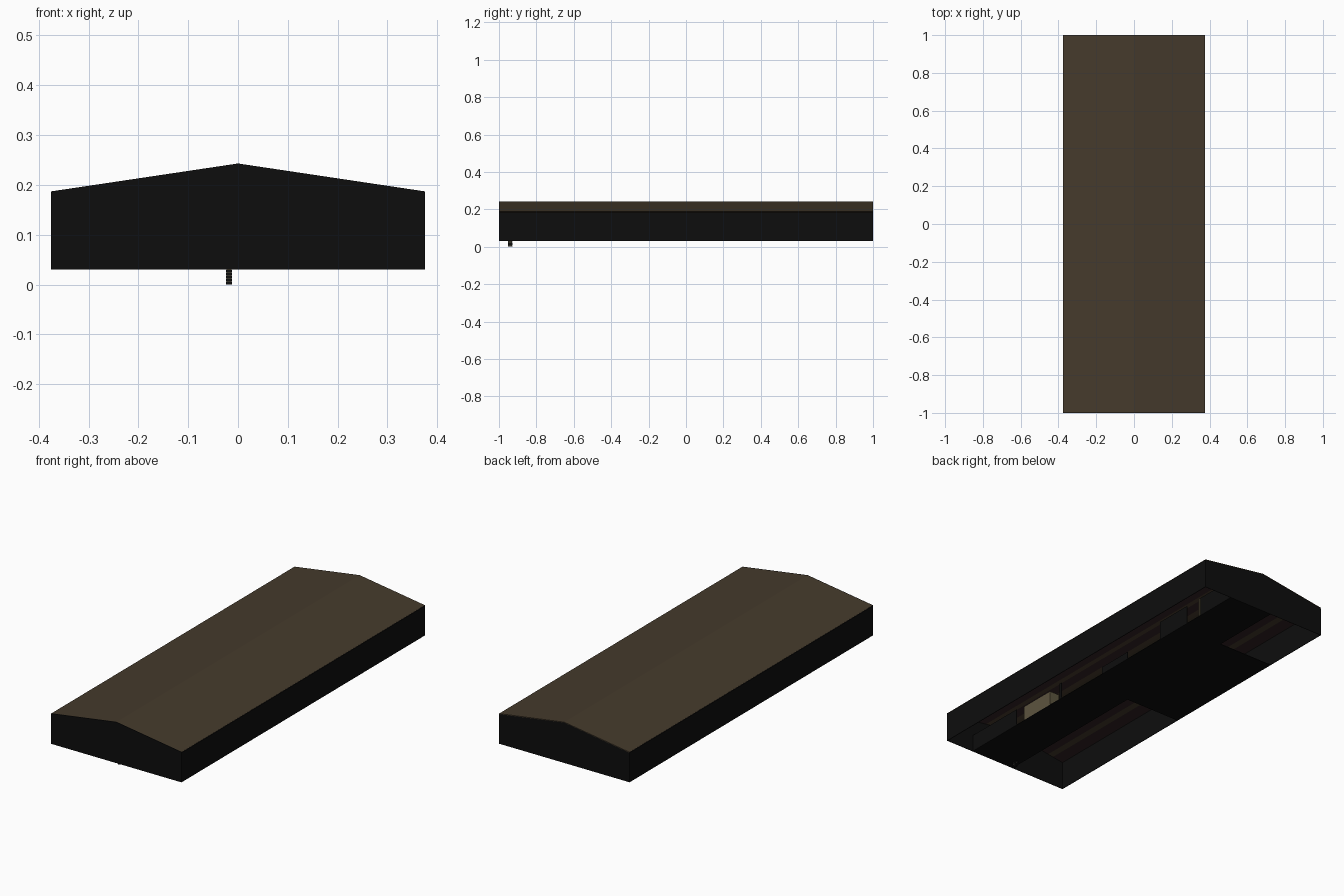
import bpy

cube = bpy.data.objects.get("Cube")
if cube:
    bpy.data.objects.remove(cube, do_unlink=True)


def material(name, colour):
    m = bpy.data.materials.new(name)
    m.use_nodes = True
    m.diffuse_color = (*colour, 1)
    bsdf = next(n for n in m.node_tree.nodes if n.type == 'BSDF_PRINCIPLED')
    bsdf.inputs["Base Color"].default_value = (*colour, 1)
    return m


brown = material("roof brown", (0.06, 0.043, 0.025))
black = material("wall black", (0.004, 0.004, 0.004))
maroon = material("ceiling maroon", (0.03, 0.016, 0.017))
tan = material("furniture tan", (0.11, 0.09, 0.05))


def prism(name, profile, y0, y1, mats):
    """Extrude an x-z profile from y0 to y1."""
    n = len(profile)
    verts = [(x, y, z) for y in (y0, y1) for x, z in profile]
    faces = [tuple(range(n)), tuple(range(2 * n - 1, n - 1, -1))]
    faces += [(i, i + n, (i + 1) % n + n, (i + 1) % n) for i in range(n)]
    mesh = bpy.data.meshes.new(name)
    mesh.from_pydata(verts, [], faces)
    for m in mats:
        mesh.materials.append(m)
    mesh.update()
    obj = bpy.data.objects.new(name, mesh)
    bpy.context.collection.objects.link(obj)
    return obj


def box(name, x, y, z, mat):
    return prism(name, [(x[0], z[0]), (x[1], z[0]), (x[1], z[1]), (x[0], z[1])],
                 y[0], y[1], [mat])


W, BASE, EAVE, RIDGE, T = 0.375, 0.03, 0.187, 0.243, 0.003

# Pitched roof shell
prism("roof", [(-W, EAVE), (0, RIDGE), (W, EAVE),
               (W - T, EAVE - T), (0, RIDGE - T), (T - W, EAVE - T)],
      -1 + T, 1, [brown])

# Gable end walls
gable = [(-W, BASE), (W, BASE), (W, EAVE), (0, RIDGE), (-W, EAVE)]
prism("front_gable_wall", gable, -1, -1 + T, [black])
inner = [(x, min(z, RIDGE - T) if x == 0 else z - (T if z > BASE else 0)) for x, z in gable]
prism("back_gable_wall", inner, 1 - T, 1 - T / 3, [black])

# Long side walls
for side, sign in (("left", 1), ("right", -1)):
    xs = sorted((sign * W, sign * (W - T)))
    box(side + "_wall", xs, (-1 + T, 1), (BASE, EAVE - T), black)

# Ceiling planks under each roof slope, alternating colours
PLANKS = 12
slope = (RIDGE - EAVE) / W
for side, sign in (("left", 1), ("right", -1)):
    for i in range(PLANKS):
        a, b = (sign * (W - T) * k / PLANKS for k in (i, i + 1))
        za, zb = (RIDGE - 2 * T - slope * abs(x) for x in (a, b))
        prism(f"{side}_ceiling_plank_{i}",
              [(a, za), (b, zb), (b, zb - T / 2), (a, za - T / 2)],
              -1 + T, 1 - T, [maroon if i % 3 else brown])

# Floor: central walkway and the room beside it
HALL = (-0.05, 0.21)
FLOOR = (BASE, BASE + T)
box("walkway_floor", HALL, (-1 + T, 1 - T), FLOOR, black)
box("side_room_floor", (T - W, HALL[0]), (-0.11, 0.61), FLOOR, black)

# Partitions along the walkway
panels = [(-1, -0.66, 0.12), (-0.33, -0.31, 0.12), (0, 0.2, 0.07),
          (0.45, 0.66, 0.13), (0.76, 0.99, 0.13)]
for i, (y0, y1, top) in enumerate(panels):
    box(f"partition_{i}", (HALL[1] - T, HALL[1]), (y0 + T, y1), (BASE + T, top), black)

# Tan cabinet and door post
box("cabinet", (0.15, 0.21), (-0.6, -0.4), (BASE + T, 0.11), tan)
box("door_post", (0.2, 0.212), (0.75, 0.76), (BASE + T, 0.13), tan)

# Slatted post hanging below the floor
for i in range(5):
    z = i * 0.006
    box(f"post_block_{i}", (-0.024, -0.012), (-0.953, -0.928), (z, z + 0.005), black)
    box(f"post_joint_{i}", (-0.023, -0.013), (-0.952, -0.929), (z + 0.005, z + 0.006), tan)
